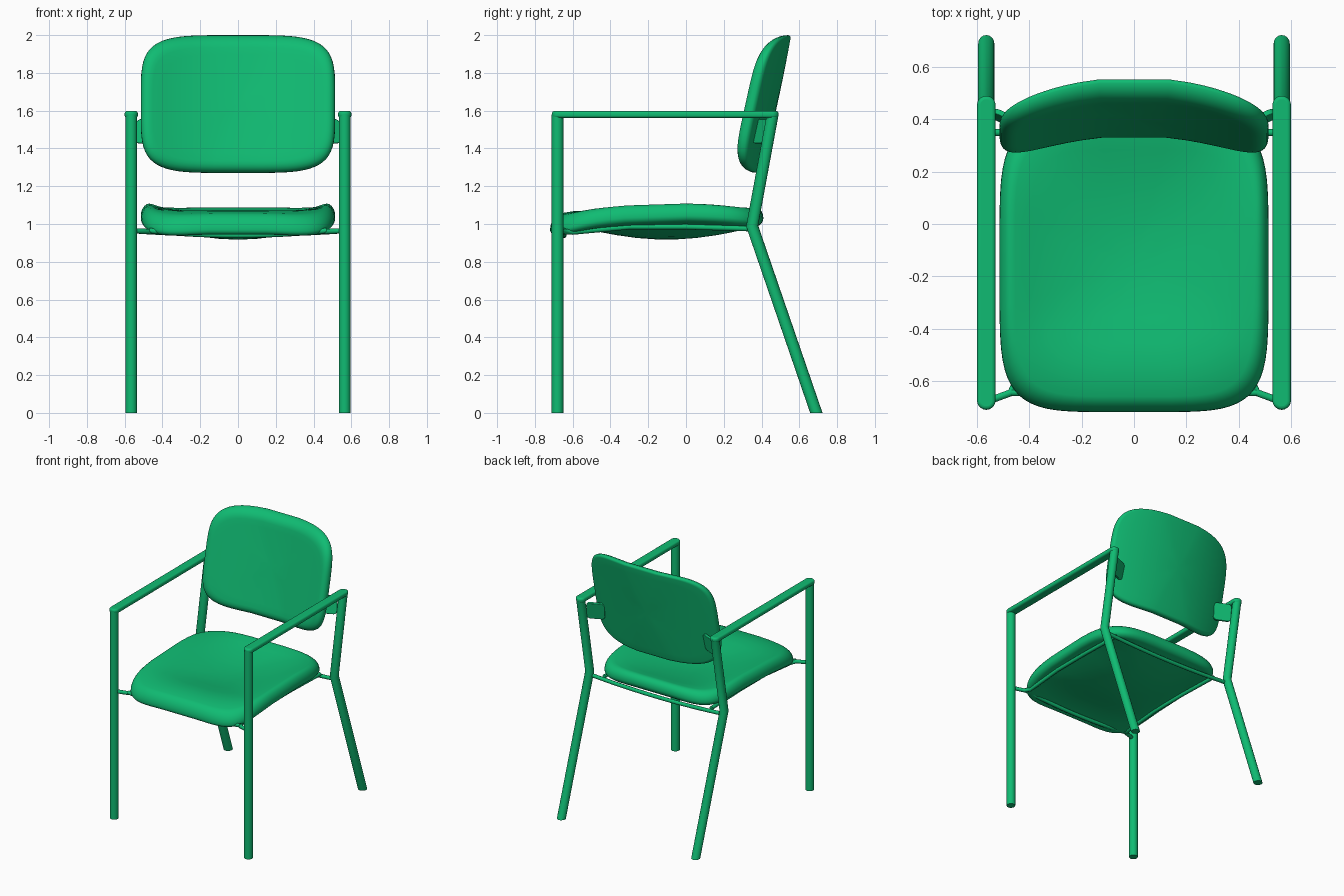
import bpy, bmesh
from math import sin, cos, pi, copysign
from mathutils import Vector, Euler

cube = bpy.data.objects.get("Cube")
if cube:
    bpy.data.objects.remove(cube, do_unlink=True)

green = bpy.data.materials.new("green")
green.use_nodes = True
COLOUR = (0.005, 0.5, 0.17, 1)
green.diffuse_color = COLOUR
green.node_tree.nodes["Principled BSDF"].inputs["Base Color"].default_value = COLOUR


def finish(name, bm, angle=0.7):
    """Turn a bmesh into a smooth shaded, coloured object."""
    bmesh.ops.recalc_face_normals(bm, faces=bm.faces)
    mesh = bpy.data.meshes.new(name)
    bm.to_mesh(mesh)
    bm.free()
    mesh.materials.append(green)
    obj = bpy.data.objects.new(name, mesh)
    bpy.context.collection.objects.link(obj)
    bpy.ops.object.select_all(action='DESELECT')
    obj.select_set(True)
    bpy.context.view_layer.objects.active = obj
    bpy.ops.object.shade_smooth_by_angle(angle=angle)
    return obj


def bridge(bm, rings):
    for a, b in zip(rings, rings[1:]):
        n = len(a)
        for i in range(n):
            j = (i + 1) % n
            bm.faces.new((a[i], a[j], b[j], b[i]))


def tube(name, points, radius, ref, sides=16):
    """Sweep a mitred round tube; ends on the floor are cut level."""
    pts = [Vector(p) for p in points]
    bm = bmesh.new()
    rings = []
    for i, p in enumerate(pts):
        d_in = (p - pts[i - 1]).normalized() if i else None
        d_out = (pts[i + 1] - p).normalized() if i < len(pts) - 1 else None
        d = d_in or d_out
        normal = (d_in + d_out).normalized() if d_in and d_out else d
        if p.z == 0:
            normal = Vector((0, 0, 1))
        a = (Vector(ref) - d * d.dot(Vector(ref))).normalized()
        b = d.cross(a)
        ring = []
        for k in range(sides):
            t = 2 * pi * k / sides
            off = (a * cos(t) + b * sin(t)) * radius
            ring.append(bm.verts.new(p + off - d * (off.dot(normal) / d.dot(normal))))
        rings.append(ring)
    bridge(bm, rings)
    bm.faces.new(rings[0])
    bm.faces.new(rings[-1])
    return finish(name, bm)


def pad(name, half_u, half_v, thick, roll, under, power, place, sides=64):
    """Cushion with a superellipse outline, a wide roll on its face and a
    tighter one (under) behind, bent into shape by place(u, v, n)."""
    r = thick / 2
    inner = [0.2, 0.4, 0.6, 0.75, 0.87]
    arc = [pi / 2 * k / 6 for k in range(7)]
    layers = ([(s, roll, r) for s in inner]
              + [(1, roll * (1 - sin(a)), under - r + (thick - under) * cos(a)) for a in arc]
              + [(1, under * (1 - cos(a)), under - r - under * sin(a)) for a in arc[1:]]
              + [(s, under, -r) for s in reversed(inner)])
    bm = bmesh.new()
    rings = []
    for scale, inset, n in layers:
        ring = []
        for k in range(sides):
            t = 2 * pi * (k + 0.5) / sides
            c, s = cos(t), sin(t)
            u = copysign(abs(c) ** (2 / power), c) * scale * (half_u - inset)
            v = copysign(abs(s) ** (2 / power), s) * scale * (half_v - inset)
            ring.append(bm.verts.new(place(u, v, n)))
        rings.append(ring)
    bridge(bm, rings)
    for ring, n in ((rings[0], r), (rings[-1], -r)):
        mid = bm.verts.new(place(0, 0, n))
        for i in range(sides):
            bm.faces.new((ring[i], ring[(i + 1) % sides], mid))
    return finish(name, bm, 1.0)


def plate(name, size, centre, rotation, axis, corner, soft):
    """Box with its edges along one axis rounded, then all rims softened."""
    bm = bmesh.new()
    bmesh.ops.create_cube(bm, size=1)
    bmesh.ops.scale(bm, vec=size, verts=bm.verts)
    along = [e for e in bm.edges
             if abs((e.verts[0].co - e.verts[1].co).normalized()[axis]) > 0.9]
    bmesh.ops.bevel(bm, geom=along, offset=corner, segments=8, profile=0.5, affect='EDGES')
    bmesh.ops.rotate(bm, verts=bm.verts, matrix=Euler(rotation).to_matrix())
    bmesh.ops.translate(bm, vec=centre, verts=bm.verts)
    obj = finish(name, bm)
    mod = obj.modifiers.new("soft_rim", 'BEVEL')
    mod.width, mod.segments, mod.limit_method, mod.angle_limit = soft, 4, 'ANGLE', 0.8
    return obj


# Cushions
SEAT_Y, SEAT_HALF = -0.155, 0.565


def seat_point(u, v, n):
    w = v / SEAT_HALF
    lip = max(0, -w - 0.5) ** 2
    middle = 0.97 + 0.1 * (w - 0.1) ** 2 - 0.4 * lip
    rim = 1.06 + 0.02 * w - 0.05 * w * w - 0.12 * lip
    dish = min(1, (abs(u) / 0.48) ** 2)
    return (u, SEAT_Y + v, middle + (rim - middle) * dish + n)


def back_point(u, v, n):
    return (u, 0.444 + 0.22 * v - 0.42 * u * u - n, 1.635 + v)


pad("seat", 0.515, SEAT_HALF, 0.105, 0.06, 0.035, 5, seat_point)
pad("backrest", 0.515, 0.365, 0.08, 0.065, 0.018, 4.5, back_point)

# Legs, arms, brackets and side rails on both sides
LEG_X = 0.565
for side, s in (("left", 1), ("right", -1)):
    x = s * LEG_X
    tube(side + "_front_leg", [(x, -0.68, 0), (x, -0.68, 1.58)], 0.031, (1, 0, 0))
    tube(side + "_back_leg", [(x, 0.69, 0), (x, 0.35, 0.99), (x, 0.46, 1.585)],
         0.031, (1, 0, 0))
    plate(side + "_arm", (0.07, 1.2, 0.036), (x, -0.11, 1.58), (0, 0, 0), 2, 0.034, 0.013)
    plate(side + "_bracket", (0.13, 0.02, 0.13), (s * 0.48, 0.398, 1.49),
          (-0.2, 0, s * 0.42), 1, 0.025, 0.004)
    tube(side + "_seat_rail",
         [(x, -0.68, 0.965), (s * 0.47, -0.645, 0.96), (s * 0.45, -0.6, 0.957),
          (s * 0.45, -0.3, 0.985), (s * 0.45, 0.0, 0.985), (s * 0.45, 0.34, 0.975)],
         0.014, (0, 0, 1), 10)

# Sagging cross rails under the cushion
for name, y, half, drop in (("front_rail", -0.645, 0.47, 0.025),
                            ("back_rail", 0.35, LEG_X, 0.02)):
    steps = [k / 6 - 1 for k in range(13)]
    tube(name, [(t * half, y, 0.965 - drop * (1 - t * t)) for t in steps],
         0.014, (0, 0, 1), 10)
